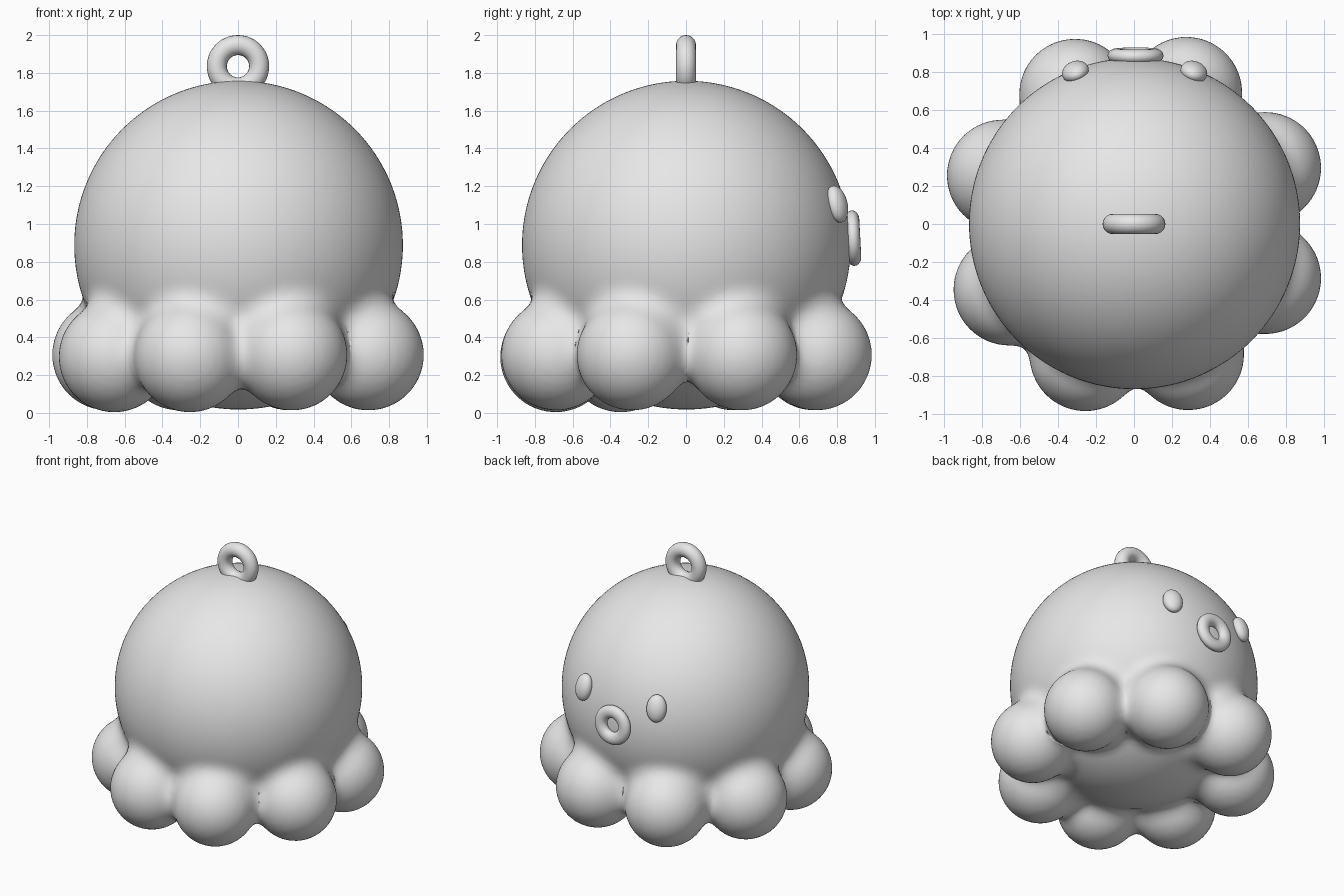
import bpy
import math
from mathutils import Vector

cube = bpy.data.objects.get("Cube")
if cube:
    bpy.data.objects.remove(cube, do_unlink=True)

# One plain grey for everything
grey = bpy.data.materials.new("light grey")
grey.use_nodes = True
grey.diffuse_color = (0.8, 0.8, 0.8, 1)
grey.node_tree.nodes["Principled BSDF"].inputs["Base Color"].default_value = (0.8, 0.8, 0.8, 1)


def finish(obj, name):
    obj.name = name
    obj.data.materials.clear()
    obj.data.materials.append(grey)
    for poly in obj.data.polygons:
        poly.use_smooth = True
    return obj


def ball(center, radius):
    bpy.ops.mesh.primitive_uv_sphere_add(segments=48, ring_count=24, radius=radius, location=center)
    return bpy.context.object


def ring(name, center, major, minor, tilt):
    bpy.ops.mesh.primitive_torus_add(location=center, rotation=(tilt, 0, 0), major_segments=48,
                                     minor_segments=20, major_radius=major, minor_radius=minor)
    return finish(bpy.context.object, name)


# Head and the eight stubby legs around its base
HEAD = (Vector((0.003, 0.002, 0.888)), 0.87)
LEG_RADIUS = 0.293
LEG_SPOTS = [(0.69, 0.295), (0.69, -0.285), (-0.69, 0.255), (-0.655, -0.345),
             (-0.255, -0.69), (0.285, -0.685), (-0.31, 0.68), (0.275, 0.69)]
legs = [(Vector((x, y, 0.297 if x < 0 and y < -0.3 else 0.307)), LEG_RADIUS)
        for x, y in LEG_SPOTS]
BLEND = 0.12


def distance(p):
    """Distance to the softly merged head and legs."""
    d = (p - HEAD[0]).length - HEAD[1]
    for center, radius in legs:
        e = (p - center).length - radius
        h = max(BLEND - abs(d - e), 0)
        d = min(d, e) - h * h / (4 * BLEND)
    return d


# Rough union of all balls
parts = [ball(*HEAD)] + [ball(*leg) for leg in legs]
bpy.ops.object.select_all(action='DESELECT')
for part in parts:
    part.select_set(True)
body = parts[0]
bpy.context.view_layer.objects.active = body
bpy.ops.object.join()
bpy.ops.object.transform_apply(location=True, rotation=True, scale=True)
remesh = body.modifiers.new("Merge", 'REMESH')
remesh.mode = 'VOXEL'
remesh.voxel_size = 0.028
bpy.ops.object.modifier_apply(modifier=remesh.name)

# Pull the surface onto the blended shape, giving soft creases
step = 0.001
axes = [Vector((step, 0, 0)), Vector((0, step, 0)), Vector((0, 0, step))]
for vert in body.data.vertices:
    p = vert.co.copy()
    for _ in range(4):
        d = distance(p)
        if abs(d) < 0.0005:
            break
        slope = Vector([(distance(p + a) - d) / step for a in axes])
        p -= slope * (d / max(slope.length_squared, 0.2))
    vert.co = p
finish(body, "body_with_legs")

# Hanging loop on top and ring mouth on the face
ring("hanging_loop", (0, 0, 1.835), 0.112, 0.053, math.radians(90))
mouth = ring("mouth", (0.008, 0.885, 0.925), 0.1, 0.047, math.radians(-87))
mouth.scale.z = 0.8

# Oval eyes lying on the head surface
for name, x in (("left_eye", 0.315), ("right_eye", -0.308)):
    center = Vector((x, 0.8, 1.105))
    eye = ball(center, 1)
    eye.scale = (0.072, 0.1, 0.052)
    eye.rotation_mode = 'QUATERNION'
    eye.rotation_quaternion = (center - HEAD[0]).to_track_quat('Z', 'Y')
    finish(eye, name)
